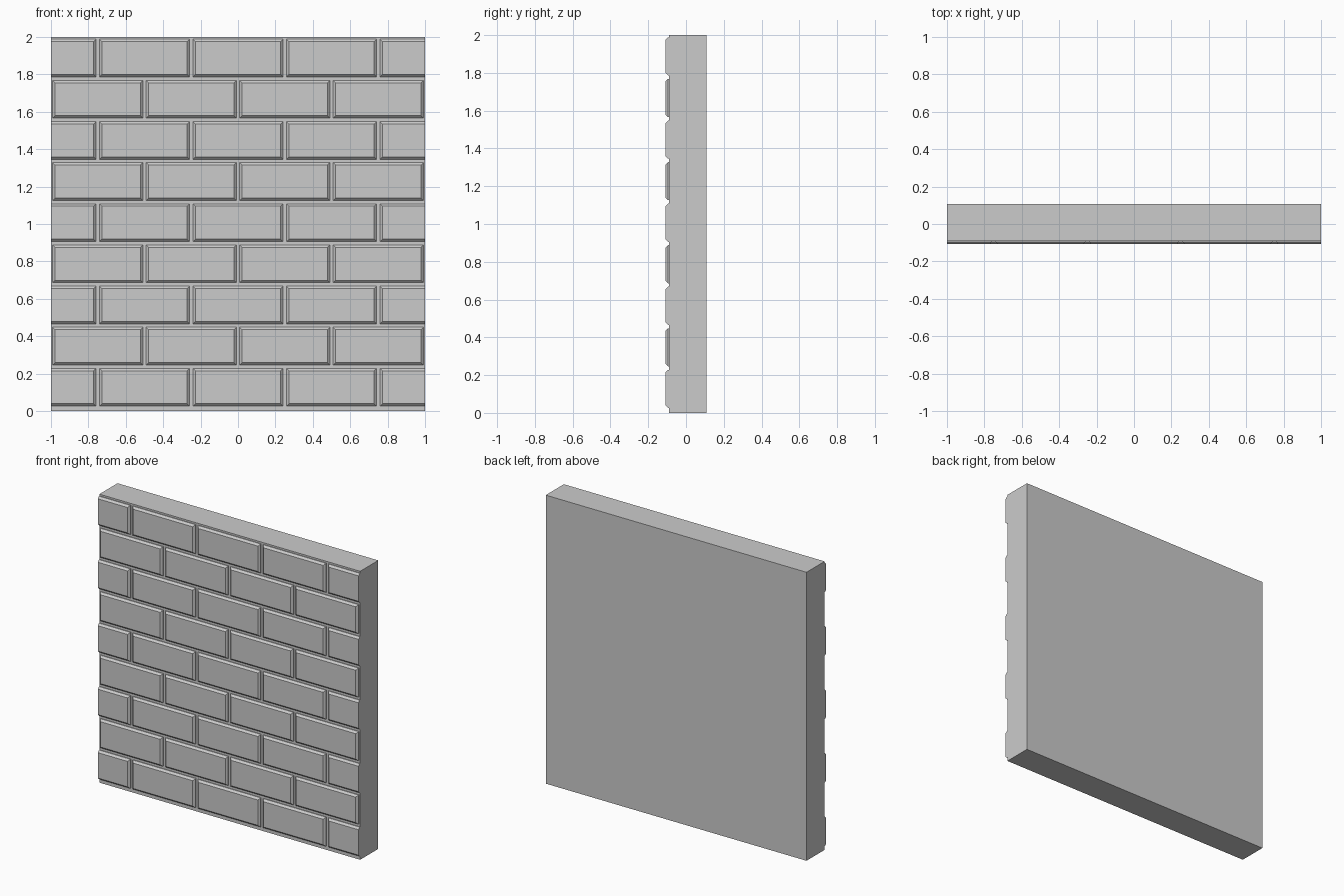
import bpy
import bmesh

if "Cube" in bpy.data.objects:
    bpy.data.objects.remove(bpy.data.objects["Cube"])

Y_BACK, Y_SLAB, Y_FACE = 0.108, -0.09, -0.108
PITCH_X, PITCH_Z = 0.5, 0.22
BRICK_W, BRICK_H, CHAMFER = 0.482, 0.202, 0.013
ROWS, Z_START = 9, 0.026


def add_object(name, bm):
    bmesh.ops.recalc_face_normals(bm, faces=bm.faces)
    mesh = bpy.data.meshes.new(name)
    bm.to_mesh(mesh)
    bm.free()
    obj = bpy.data.objects.new(name, mesh)
    bpy.context.collection.objects.link(obj)
    return obj


def add_block(bm, x0, x1, z0, z1, y_back, y_front, chamfer=0.0):
    """Box with chamfered front rim; sides cut by the wall ends stay flush."""
    left = 0 if x0 <= -1 else chamfer
    right = 0 if x1 >= 1 else chamfer
    outer = [(x0, z0), (x1, z0), (x1, z1), (x0, z1)]
    inner = [(x0 + left, z0 + chamfer), (x1 - right, z0 + chamfer),
             (x1 - right, z1 - chamfer), (x0 + left, z1 - chamfer)]
    levels = [(outer, y_back), (outer, y_front + chamfer)]
    if chamfer:
        levels.append((inner, y_front))
    loops = [[bm.verts.new((x, y, z)) for x, z in pts] for pts, y in levels]
    for a, b in zip(loops, loops[1:]):
        for i in range(4):
            j = (i + 1) % 4
            bm.faces.new((a[i], a[j], b[j], b[i]))
    bm.faces.new(loops[0])
    bm.faces.new(loops[-1])


# Mortar slab: the body of the wall
bm = bmesh.new()
add_block(bm, -1, 1, 0, 2, Y_BACK, Y_SLAB)
add_object("wall_slab", bm)

# Brick courses in running bond, half bricks at the ends of even rows
for row in range(ROWS):
    bm = bmesh.new()
    z0 = Z_START + row * PITCH_Z
    if row % 2 == 0:
        centres = [-1, -0.5, 0, 0.5, 1]
    else:
        centres = [-0.75, -0.25, 0.25, 0.75]
    for c in centres:
        x0 = max(-1, c - BRICK_W / 2)
        x1 = min(1, c + BRICK_W / 2)
        add_block(bm, x0, x1, z0, z0 + BRICK_H, Y_SLAB, Y_FACE, CHAMFER)
    add_object(f"brick_course_{row + 1}", bm)
